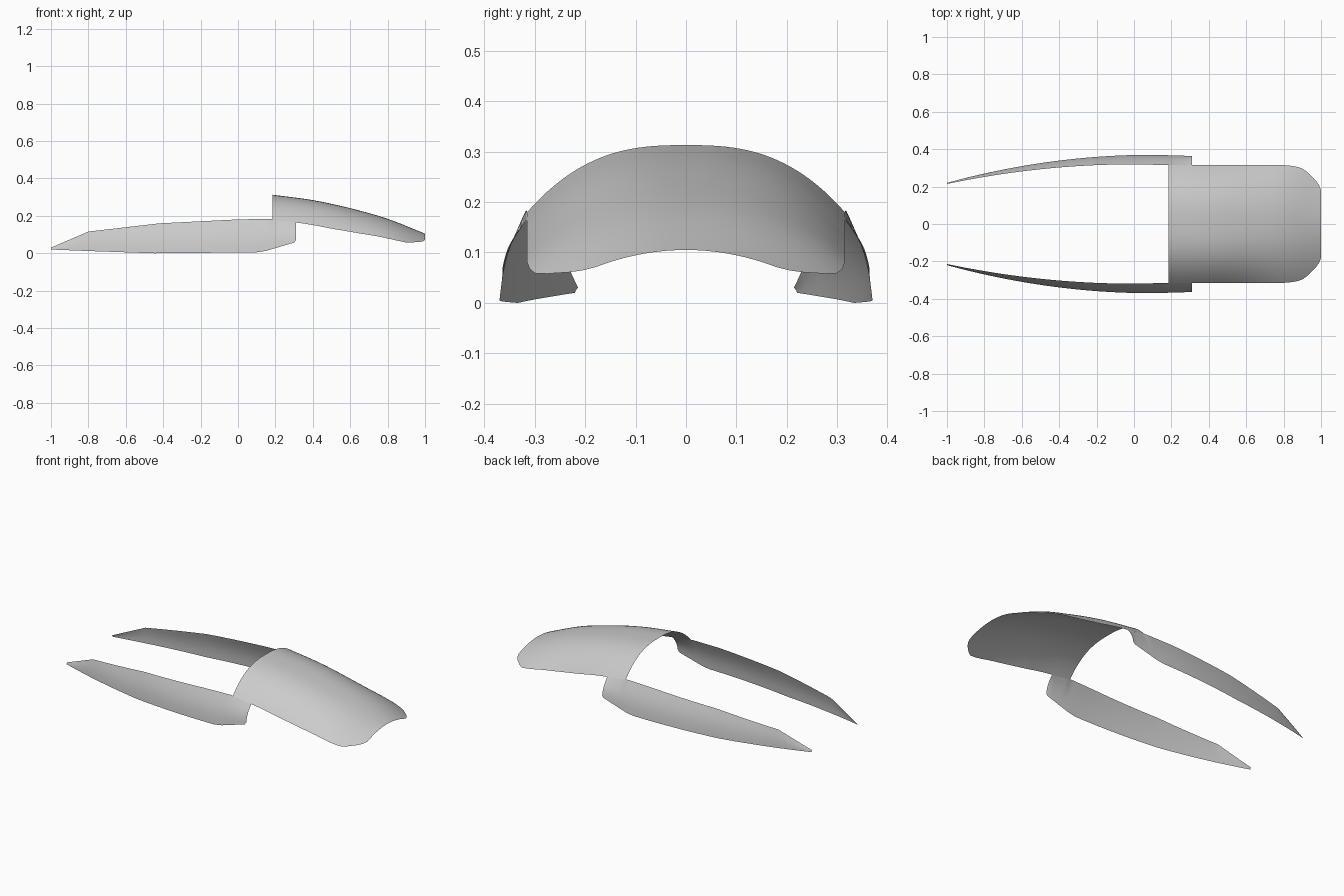
import bpy, bmesh, math

cube = bpy.data.objects.get("Cube")
if cube:
    bpy.data.objects.remove(cube)

grey = bpy.data.materials.new("light_grey")
grey.use_nodes = True
colour = (0.6, 0.6, 0.6, 1)
grey.diffuse_color = colour
grey.node_tree.nodes["Principled BSDF"].inputs["Base Color"].default_value = colour


def curve(points, x, smooth=False):
    """Read a value off a short list of (x, value) points."""
    if x <= points[0][0]:
        return points[0][1]
    for i in range(len(points) - 1):
        (xa, a), (xb, b) = points[i], points[i + 1]
        if x <= xb:
            t = (x - xa) / (xb - xa)
            if not smooth:
                return a + (b - a) * t
            def slope(k):
                p, q = points[max(k - 1, 0)], points[min(k + 1, len(points) - 1)]
                return (q[1] - p[1]) / (q[0] - p[0]) * (xb - xa)
            return (a * (2*t**3 - 3*t*t + 1) + b * (3*t*t - 2*t**3)
                    + slope(i) * (t**3 - 2*t*t + t) + slope(i + 1) * (t**3 - t*t))
    return points[-1][1]


def sheet(name, rows):
    """Skin a grid of points into a smooth open surface."""
    bm = bmesh.new()
    grid = [[bm.verts.new(p) for p in row] for row in rows]
    for a, b in zip(grid, grid[1:]):
        for i in range(len(a) - 1):
            bm.faces.new((a[i], b[i], b[i + 1], a[i + 1]))
    bmesh.ops.recalc_face_normals(bm, faces=bm.faces)
    if sum(f.normal.z for f in bm.faces) < 0:
        bmesh.ops.reverse_faces(bm, faces=bm.faces)
    for f in bm.faces:
        f.smooth = True
    mesh = bpy.data.meshes.new(name)
    bm.to_mesh(mesh)
    bm.free()
    mesh.materials.append(grey)
    bpy.context.collection.objects.link(bpy.data.objects.new(name, mesh))


def stations(start, end, count, extra):
    even = [start + (end - start) * i / count for i in range(count + 1)]
    return sorted(set(even + extra))


# Hood: crown line, half width, side drop and roundness along its length
CROWN = [(.185, .313), (.4, .284), (.6, .241), (.8, .184), (1, .105)]
WIDTH = [(.8, .315), (.86, .309), (.9, .297), (.93, .275), (.97, .235), (.99, .207), (1, .18)]
DROP = [(.5, .133), (.65, .122), (.8, .105), (.9, .1), (1, .105)]
ROUND = [(.5, 2.7), (1, 2)]


def hood_z(x, y):
    fall = curve(DROP, x, True) * (abs(y) / .315) ** curve(ROUND, x)
    return curve(CROWN, x, True) - fall


hood = []
for x in stations(.185, 1, 32, [.93, .97, .99]):
    w = curve(WIDTH, x)
    hood.append([(x, w * t / 24, hood_z(x, w * t / 24)) for t in range(-24, 25)])
sheet("hood", hood)

# Side arms: upper and lower edges, then a bulged section between them
TOP = [(-1, .03), (-.8, .116), (-.42, .16), (0, .181), (.185, .184)]
BOTTOM = [(-1, .02), (-.8, .012), (-.45, 0), (.1, .005), (.15, .013), (.3, .057), (.31, .07)]


def arm(name, side):
    rows = []
    for x in stations(-1, .31, 40, [-.8, -.42, .1, .15, .185, .3]):
        top = curve(TOP, x) if x < .185 else hood_z(x, .315)
        low = curve(BOTTOM, x)
        inner = curve([(0, .319), (.185, .315)], x) - .105 * max(0, -x) ** 2
        outer = .37 - .15 * (max(0, .1 - x) / 1.1) ** 2 - .03 * max(0, x - .1)
        row = []
        for i in range(11):
            t = i / 10
            bulge = .2 * (outer - inner) * math.sin(math.pi * t)
            row.append((x, side * (inner + (outer - inner) * t + bulge), top + (low - top) * t))
        rows.append(row)
    sheet(name, rows)


arm("back_arm", 1)
arm("front_arm", -1)
